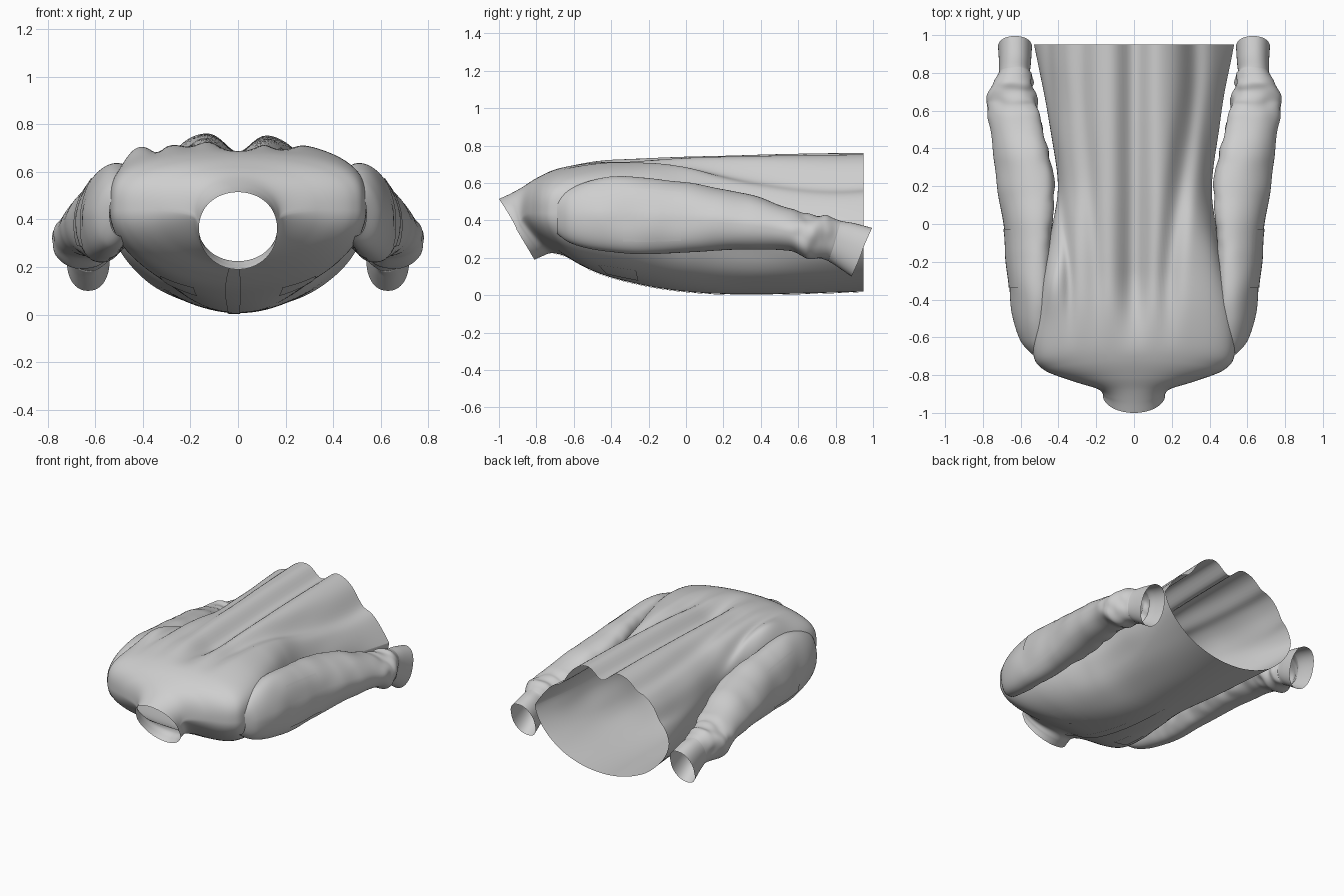
import bpy, bmesh, math
from mathutils import Vector, noise

cube = bpy.data.objects.get("Cube")
if cube:
    bpy.data.objects.remove(cube, do_unlink=True)

cloth = bpy.data.materials.new("grey cloth")
cloth.use_nodes = True
GREY = (0.62, 0.62, 0.62, 1)
cloth.diffuse_color = GREY
cloth.node_tree.nodes["Principled BSDF"].inputs["Base Color"].default_value = GREY


def spline(rows, v):
    """Smoothly blend the section rows, v runs from 0 to 1."""
    t = v * (len(rows) - 1)
    i = min(int(t), len(rows) - 2)
    f = t - i
    a, b, c, d = (rows[max(0, min(len(rows) - 1, i + k))] for k in (-1, 0, 1, 2))
    return [q + f * ((r - p) / 2 + f * (p - 2.5 * q + 2 * r - s / 2
            + f * (1.5 * (q - r) + (s - p) / 2))) for p, q, r, s in zip(a, b, c, d)]


def ramp(x, lo, hi):
    t = max(0, min(1, (x - lo) / (hi - lo)))
    return t * t * (3 - 2 * t)


def power(x, p):
    return math.copysign(abs(x) ** p, x)


# Body sections: y at top, side, bottom; half width; z at bottom, side, top;
# roundness of the upper half (small is boxy, large is peaked)
BODY = [
    (-1.0, -.905, -.81, .165, .19, .35, .515, .85),
    (-.945, -.89, -.77, .168, .208, .38, .54, .85),
    (-.88, -.87, -.72, .20, .225, .42, .575, .8),
    (-.81, -.83, -.65, .33, .21, .44, .62, .75),
    (-.72, -.77, -.56, .48, .16, .44, .665, .65),
    (-.60, -.68, -.46, .535, .115, .44, .70, .55),
    (-.42, -.46, -.34, .53, .08, .44, .735, .55),
    (-.20, -.20, -.18, .475, .045, .44, .75, .6),
    (0, 0, 0, .43, .02, .43, .76, .7),
    (.22, .22, .22, .405, .007, .41, .77, .85),
    (.55, .55, .55, .455, .008, .39, .78, 1.05),
    (.95, .95, .95, .525, .02, .37, .785, 1.25),
]
# Folds on the back: x near shoulders, x at hem, width, depth
FOLDS = [(0, 0, .08, .1), (.18, .32, .06, .05), (-.2, -.28, .05, .025),
         (-.34, -.46, .03, .025)]


def body_point(u, v):
    yt, ys, yb, w, zb, zs, zt, k = spline(BODY, v)
    c, s = math.cos(u), math.sin(u)
    x = w * c
    # The neck opening is cut straight, further back the slant bends
    tilt = abs(s) ** (1 + ramp(ys, -.9, -.8))
    if s > 0:
        # The left half of the back falls away more steeply towards the hem
        k += .75 * ramp(ys, -.2, .95) * ramp(c, -.1, .3)
        z = zs + (zt - zs) * s ** k
        y = ys + (yt - ys) * tilt
        for near, far, width, depth in FOLDS:
            mid = near + (far - near) * ramp(y, -.4, .9)
            fade = ramp(y, -.7, -.25) * min(1, s * 2)
            z -= depth * fade * math.exp(-((x - mid) / width) ** 2)
        # Cloth bunched up over the right shoulder
        z += .05 * math.exp(-((x + .44) / .07) ** 2 - ((y + .3) / .16) ** 2)
    else:
        z = zs - (zs - zb) * abs(s) ** (1 + .1 * ramp(ys, .4, .95))
        y = ys + (yt - yt) + (ys - yb) * -tilt
    n = noise.noise(Vector((x * 6, y * 2.5, z * 6)))
    return Vector((x + .012 * n * ramp(y, -.5, 0) * abs(c), y, z))


# Sleeve sections: y at top, y at bottom, x inner, x outer, z bottom, z top, slant
SLEEVE = [
    (-.69, -.69, .44, .54, .33, .52, 0),
    (-.62, -.62, .44, .60, .28, .57, .25),
    (-.50, -.50, .45, .64, .245, .615, .4),
    (-.35, -.35, .455, .66, .225, .635, .5),
    (-.15, -.15, .455, .68, .22, .625, .5),
    (.05, .05, .44, .70, .235, .60, .45),
    (.25, .25, .44, .73, .245, .56, .4),
    (.42, .42, .475, .75, .245, .515, .35),
    (.60, .58, .50, .775, .235, .445, .25),
    (.68, .65, .52, .775, .20, .425, .15),
    (.76, .72, .53, .745, .205, .42, 0),
    (.82, .76, .54, .72, .19, .40, 0),
    (.84, .77, .55, .715, .18, .395, 0),
    (.90, .82, .545, .715, .145, .385, 0),
    (.995, .885, .54, .72, .10, .36, 0),
]


def sleeve_point(u, v):
    yt, yb, xi, xo, zb, zt, slant = spline(SLEEVE, v)
    c, s = math.cos(u), math.sin(u)
    lean = slant * (s if s > 0 else s * .2)
    x = (xi + xo) / 2 + (xo - xi) / 2 * (power(c, .9) - lean)
    z = (zb + zt) / 2 + (zt - zb) / 2 * power(s, .9)
    p = Vector((x, (yt + yb) / 2 + (yt - yb) / 2 * s, z))
    # Soft creases, tighter where the cloth gathers above the cuff and under the arm
    crease = ramp(p.y, -.6, -.3) * (1 - ramp(p.y, .74, .8))
    gather = ramp(p.y, .5, .65) + .8 * max(0, -c)
    n = noise.noise(p * 6) * .5 + noise.noise(Vector((x * 9, p.y * 14, z * 12))) * gather
    return p + Vector((c, 0, s)) * (.017 * n * crease)


def raised(fn):
    """Same surface pushed slightly outwards, for sewn-on pieces."""
    def point(u, v):
        e = .01
        inward = (fn(u + e, v) - fn(u - e, v)).cross(fn(u, v + e) - fn(u, v - e))
        return fn(u, v) - inward.normalized() * .004
    return point


def mirrored(fn):
    def point(u, v):
        p = fn(u, v)
        p.x *= -1
        return p
    return point


def build(name, fn, u0, u1, v0, v1, nu, nv, closed=False):
    """Sample a surface function on a grid, optionally closed into a tube."""
    mesh = bpy.data.meshes.new(name)
    bm = bmesh.new()
    cols = nu if closed else nu + 1
    rows = [[bm.verts.new(fn(u0 + (u1 - u0) * i / nu, v0 + (v1 - v0) * j / nv))
             for i in range(cols)] for j in range(nv + 1)]
    for j in range(nv):
        for i in range(nu):
            k = (i + 1) % cols
            bm.faces.new((rows[j][i], rows[j][k], rows[j + 1][k], rows[j + 1][i]))
    bmesh.ops.recalc_face_normals(bm, faces=bm.faces)
    bm.to_mesh(mesh)
    bm.free()
    mesh.materials.append(cloth)
    ob = bpy.data.objects.new(name, mesh)
    bpy.context.collection.objects.link(ob)
    for other in bpy.context.selected_objects:
        other.select_set(False)
    bpy.context.view_layer.objects.active = ob
    ob.select_set(True)
    bpy.ops.object.shade_smooth_by_angle(angle=math.radians(50))


TAU = math.tau
DOWN = -math.pi / 2
build("shirt_body", body_point, 0, TAU, 0, 1, 160, 130, True)

# Sewn-on front pieces
front = raised(body_point)
build("button_placket", front, DOWN - .1, DOWN + .02, .22, .99, 4, 60)
build("right_chest_pocket", front, DOWN - .65, DOWN - .35, .5, .6, 12, 12)
build("left_chest_pocket", front, DOWN + .35, DOWN + .65, .5, .6, 12, 12)

# Sleeves with elbow patches
outer = raised(sleeve_point)
for side, wrap in (("left", lambda f: f), ("right", mirrored)):
    build(side + "_sleeve", wrap(sleeve_point), 0, TAU, 0, 1, 64, 130, True)
    build(side + "_sleeve_patch", wrap(outer), -.7, .7, .22, .33, 14, 14)
